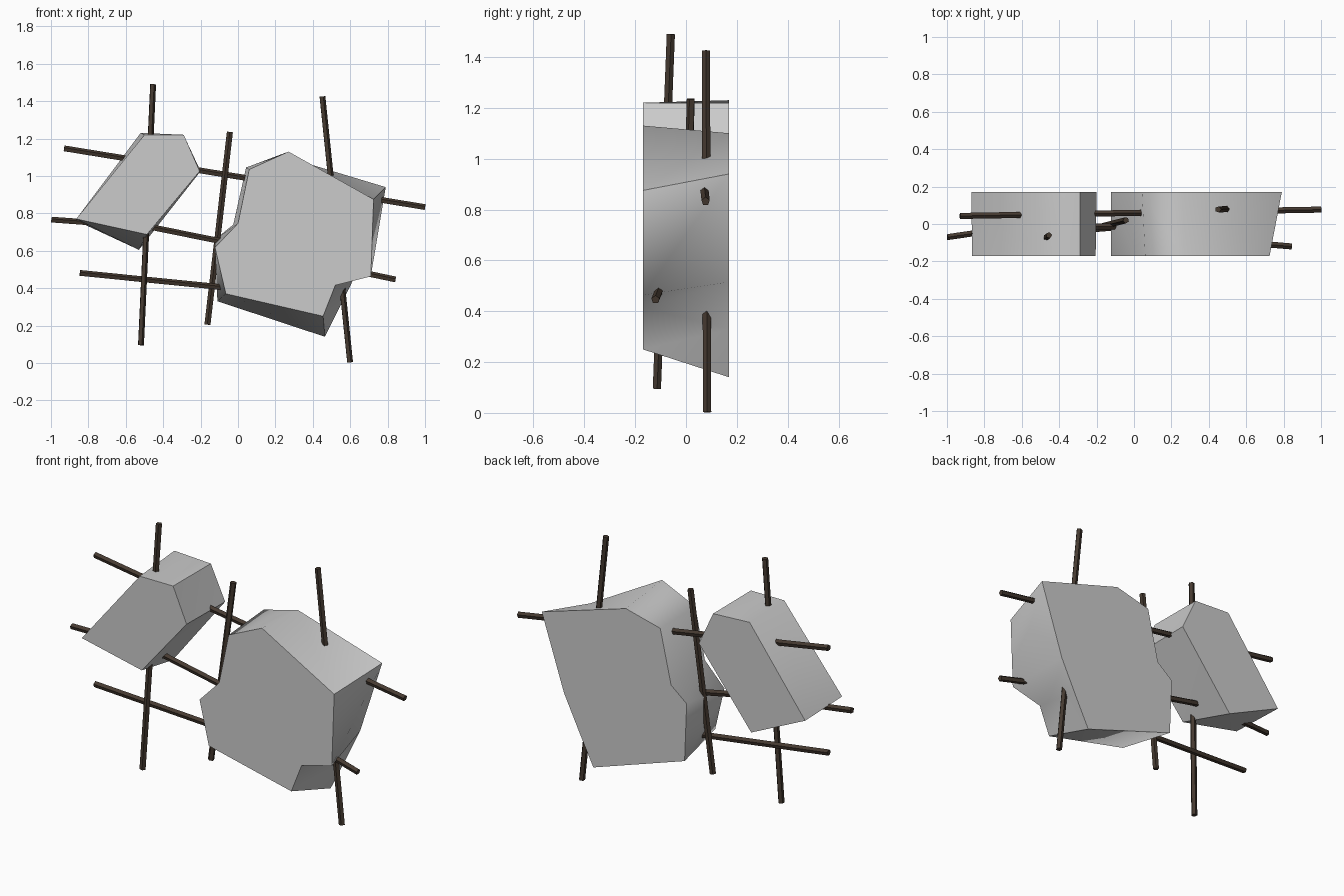
import bpy, bmesh, math
from mathutils import Vector

if "Cube" in bpy.data.objects:
    bpy.data.objects.remove(bpy.data.objects["Cube"])


def material(name, rgb):
    m = bpy.data.materials.new(name)
    m.diffuse_color = (*rgb, 1)
    m.use_nodes = True
    m.node_tree.nodes["Principled BSDF"].inputs["Base Color"].default_value = m.diffuse_color
    return m


STONE = material("pale_stone", (0.6, 0.6, 0.6))
TWIG = material("dark_twig", (0.06, 0.042, 0.03))


def finish(name, bm, mat, angle):
    bmesh.ops.recalc_face_normals(bm, faces=bm.faces)
    me = bpy.data.meshes.new(name)
    bm.to_mesh(me)
    bm.free()
    me.materials.append(mat)
    ob = bpy.data.objects.new(name, me)
    bpy.context.collection.objects.link(ob)
    if angle:
        bpy.ops.object.select_all(action='DESELECT')
        ob.select_set(True)
        bpy.context.view_layer.objects.active = ob
        bpy.ops.object.shade_smooth_by_angle(angle=math.radians(angle))
    return ob


def stone(name, front, back, depth=0.17):
    """Loft between a front and a back outline (x, z)."""
    bm = bmesh.new()
    f = [bm.verts.new((x, -depth, z)) for x, z in front]
    b = [bm.verts.new((x, depth, z)) for x, z in back]
    n = len(f)
    bm.faces.new(f)
    bm.faces.new(b)
    for i in range(n):
        j = (i + 1) % n
        bm.faces.new((f[i], f[j], b[i]))
        bm.faces.new((f[j], b[j], b[i]))
    return finish(name, bm, STONE, 60)


def twig(name, points, radius=0.017, sides=5):
    """Five-sided rod swept along a short path."""
    pts = [Vector(p) for p in points]
    bm = bmesh.new()
    rings = []
    quat = (pts[-1] - pts[0]).to_track_quat('Z', 'Y')
    for p in pts:
        rings.append([bm.verts.new(p + quat @ Vector((
            radius * math.sin(2 * math.pi * k / sides),
            radius * math.cos(2 * math.pi * k / sides), 0))) for k in range(sides)])
    for a, b in zip(rings, rings[1:]):
        for k in range(sides):
            m = (k + 1) % sides
            bm.faces.new((a[k], a[m], b[m], b[k]))
    bm.faces.new(rings[0])
    bm.faces.new(rings[-1])
    return finish(name, bm, TWIG, 0)


# Stones
stone("large_stone",
      [(.27, 1.13), (.725, .875), (.71, .463), (.52, .415), (.455, .25),
       (-.065, .37), (-.123, .618), (0, .746), (.06, 1.035)],
      [(.26, 1.10), (.79, .94), (.65, .515), (.56, .33), (.465, .14),
       (-.11, .33), (-.123, .66), (-.025, .74), (.043, 1.045)])
stone("small_stone",
      [(-.5, 1.22), (-.29, 1.22), (-.205, 1.025), (-.487, .687), (-.865, .77)],
      [(-.52, 1.23), (-.29, 1.218), (-.2, 1.025), (-.53, .605), (-.87, .763)])

# Upright twigs
twig("left_upright_twig", [(-.455, -.06, 1.49), (-.52, -.115, .095)])
twig("middle_upright_twig", [(-.043, .02, 1.235), (-.163, -.01, .205)])
twig("right_upright_twig", [(.45, .078, 1.425), (.598, .083, .003)])

# Cross twigs
twig("top_cross_twig", [(-.93, .043, 1.146), (1, .077, .832)])
twig("middle_cross_twig", [(-.998, -.07, .765), (-.86, -.05, .755), (-.45, -.015, .722),
                           (-.12, -.012, .655), (.7, -.108, .475), (.842, -.12, .445)])
twig("lower_cross_twig", [(-.845, -.08, .48), (0, -.01, .395)])
